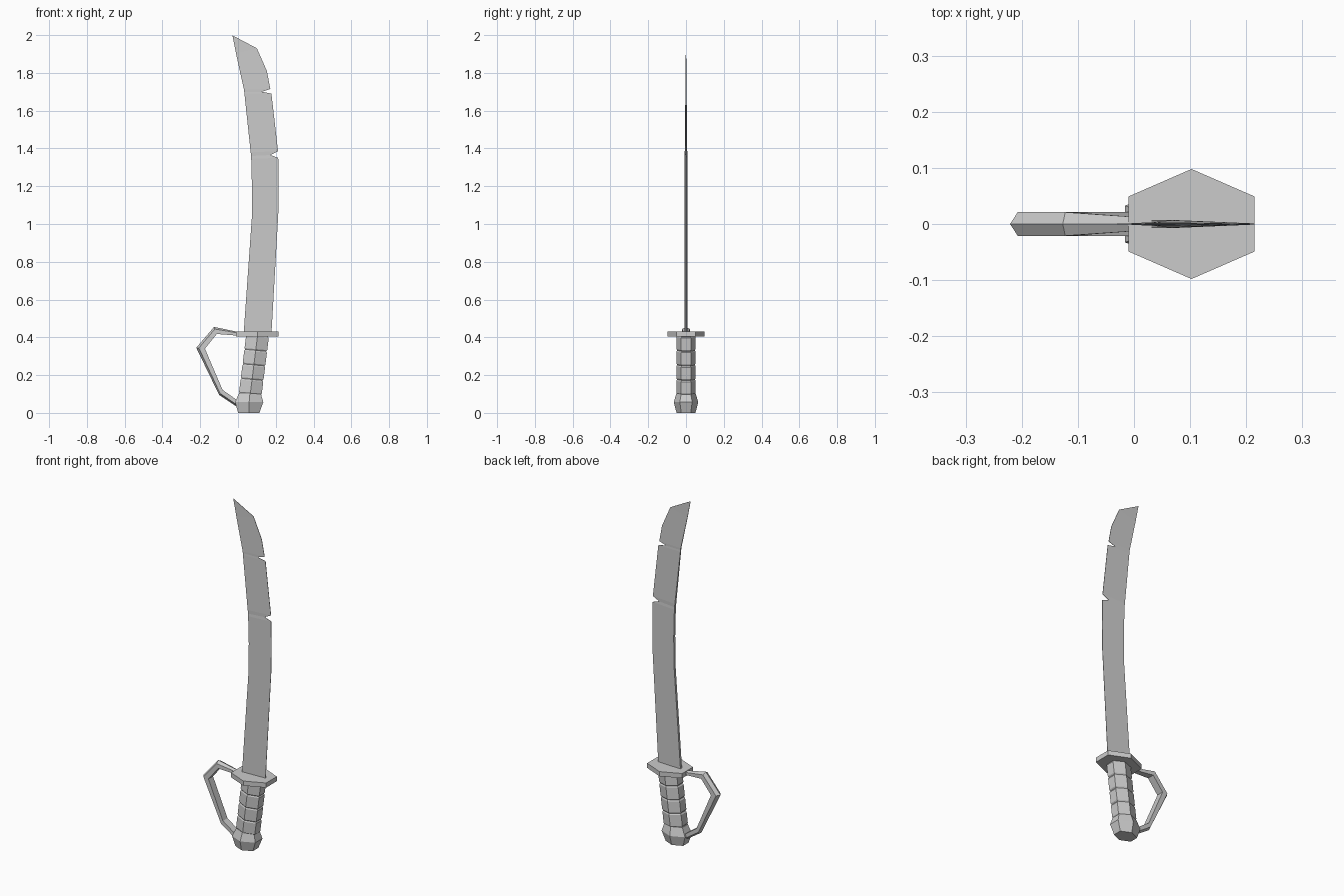
import bpy, bmesh
from mathutils import Vector

cube = bpy.data.objects.get("Cube")
if cube:
    bpy.data.objects.remove(cube)

steel = bpy.data.materials.new("plain_grey")
steel.use_nodes = True
GREY = (0.6, 0.6, 0.6, 1)
steel.diffuse_color = GREY
steel.node_tree.nodes["Principled BSDF"].inputs["Base Color"].default_value = GREY


def finish(name, bm):
    bmesh.ops.recalc_face_normals(bm, faces=bm.faces)
    mesh = bpy.data.meshes.new(name)
    bm.to_mesh(mesh)
    bm.free()
    mesh.materials.append(steel)
    obj = bpy.data.objects.new(name, mesh)
    bpy.context.collection.objects.link(obj)


def loft(name, rings):
    """Join rings of equal size into a capped solid."""
    bm = bmesh.new()
    loops = [[bm.verts.new(p) for p in ring] for ring in rings]
    n = len(loops[0])
    for a, b in zip(loops, loops[1:]):
        for i in range(n):
            j = (i + 1) % n
            bm.faces.new((a[i], a[j], b[j], b[i]))
    bm.faces.new(loops[0])
    bm.faces.new(loops[-1])
    finish(name, bm)


def hexagon(cx, z, hx, hy, lean=0.0):
    """Six-sided ring with points to front and back."""
    pts = [(0, -1), (1, -.5), (1, .5), (0, 1), (-1, .5), (-1, -.5)]
    return [(cx + x * hx, y * hy, z - lean * x * hx) for x, y in pts]


# Pommel
loft("pommel", [hexagon(0.057, 0, 0.056, 0.05),
                hexagon(0.059, 0.057, 0.075, 0.065),
                hexagon(0.063, 0.105, 0.057, 0.05)])

# Leaning grip: wrapped segments with narrow grooves between them
rings = []
for k in range(4):
    z = 0.1 + 0.077 * k
    for dz, s in ((0, 0.92), (0.007, 1.0), (0.07, 1.0), (0.077, 0.92)):
        h = z + dz
        rings.append(hexagon(0.065 + 0.125 * (h - 0.1), h, 0.06 * s, 0.051 * s, 0.09))
    if k < 3:
        rings.pop()
loft("grip", rings)

# Guard plate
loft("guard", [hexagon(0.1025, 0.405, 0.1125, 0.098),
               hexagon(0.1025, 0.432, 0.1125, 0.098)])

# Knuckle bow: outer point, inner point, half width
bow = [((0.02, 0.015), (0.02, 0.05), 0.021),
       ((-0.10, 0.095), (-0.082, 0.122), 0.021),
       ((-0.221, 0.345), (-0.175, 0.34), 0.021),
       ((-0.127, 0.455), (-0.112, 0.418), 0.021),
       ((0.01, 0.427), (0.01, 0.408), 0.012)]
rings = []
for outer, inner, w in bow:
    o, i = Vector(outer), Vector(inner)
    m = o.lerp(i, 0.3)
    rings.append([(p.x, y, p.y) for p, y in
                  ((o, 0), (m, w), (i, w), (i, -w), (m, -w))])
loft("knuckle_bow", rings)

# Blade: spine x, edge x and z of each, with notches along the cutting edge
stations = [((0.030, 0.42), (0.177, 0.42)),
            ((0.073, 1.03), (0.213, 1.05)),
            ((0.074, 1.19), (0.215, 1.20)),
            ((0.070, 1.345), (0.213, 1.35)),
            ((0.069, 1.36), (0.172, 1.365)),
            ((0.067, 1.38), (0.212, 1.385)),
            ((0.034, 1.69), (0.177, 1.69)),
            ((0.033, 1.70), (0.127, 1.70)),
            ((0.032, 1.71), (0.171, 1.715)),
            ((0.012, 1.80), (0.153, 1.81)),
            ((-0.010, 1.90), (0.100, 1.93)),
            ((-0.030, 2.00), (-0.026, 1.997))]
rings = []
for (sx, sz), (ex, ez) in stations:
    t = 0.007 * min(1, max(0.1, (2.0 - sz) / 0.65))
    rings.append([(sx, -t, sz), (ex, -0.001, ez), (ex, 0.001, ez), (sx, t, sz)])
loft("blade", rings)
